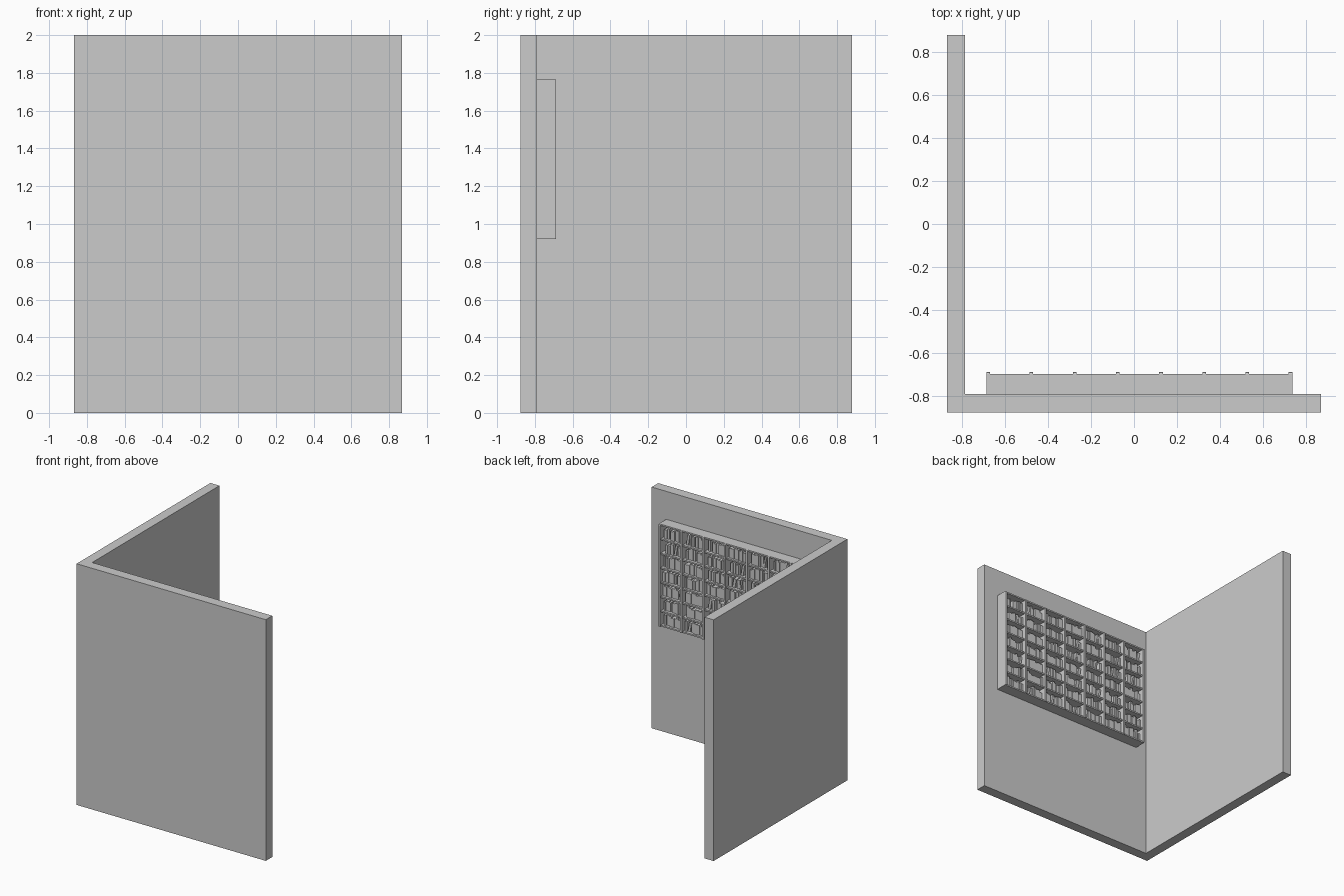
import bpy, bmesh, random
from math import radians
from mathutils import Matrix, Vector

if "Cube" in bpy.data.objects:
    bpy.data.objects.remove(bpy.data.objects["Cube"])

random.seed(4)


def add_box(bm, lo, hi, turn=None):
    """Box between two corners, with an optional extra transform."""
    lo, hi = Vector(lo), Vector(hi)
    m = Matrix.Translation((lo + hi) / 2) @ Matrix.Diagonal((*(hi - lo), 1))
    bmesh.ops.create_cube(bm, size=1, matrix=turn @ m if turn else m)


def finish(bm, name):
    bmesh.ops.recalc_face_normals(bm, faces=bm.faces[:])
    me = bpy.data.meshes.new(name)
    bm.to_mesh(me)
    bm.free()
    ob = bpy.data.objects.new(name, me)
    bpy.context.collection.objects.link(ob)
    return ob


# L-shaped room walls, extruded from the plan outline
bm = bmesh.new()
plan = [(-.868, -.875), (.868, -.875), (.868, -.79), (-.785, -.79),
        (-.785, .878), (-.868, .878)]
face = bm.faces.new([bm.verts.new((x, y, 0)) for x, y in plan])
ext = bmesh.ops.extrude_face_region(bm, geom=[face])
bmesh.ops.translate(bm, vec=(0, 0, 2),
                    verts=[v for v in ext["geom"] if isinstance(v, bmesh.types.BMVert)])
finish(bm, "walls")

# Bookcase layout
X0, X1, Z0, Z1 = -.685, .735, .92, 1.768
BACK, FRONT = -.79, -.687
COLS, ROWS, POST, SHELF = 7, 7, .017, .012
pitch = (X1 - X0 - POST) / COLS
rise = (Z1 - Z0 - SHELF) / ROWS

# Upright panels with a clipped upper front corner
bm = bmesh.new()
side = [(BACK, Z0), (FRONT, Z0), (FRONT, Z1 - .01), (FRONT - .003, Z1 - .003),
        (FRONT - .01, Z1), (BACK, Z1)]
for c in range(COLS + 1):
    x = X0 + c * pitch
    face = bm.faces.new([bm.verts.new((x, y, z)) for y, z in side])
    ext = bmesh.ops.extrude_face_region(bm, geom=[face])
    bmesh.ops.translate(bm, vec=(POST, 0, 0),
                        verts=[v for v in ext["geom"] if isinstance(v, bmesh.types.BMVert)])
finish(bm, "bookcase_uprights")

# Back panel
bm = bmesh.new()
add_box(bm, (X0 + .002, BACK, Z0 + .002), (X1 - .002, BACK + .008, Z1 - .002))
finish(bm, "bookcase_back")

# Shelves, including the top and bottom boards
bm = bmesh.new()
for c in range(COLS):
    x = X0 + c * pitch + POST
    for r in range(ROWS + 1):
        z = Z0 + r * rise
        add_box(bm, (x, BACK, z), (x + pitch - POST, -.695, z + SHELF))
finish(bm, "shelves")

# Rows of books, with the odd gap and leaning book
bm = bmesh.new()
for c in range(COLS):
    for r in range(ROWS):
        x = X0 + c * pitch + POST + .003
        end = X0 + (c + 1) * pitch - .003
        z = Z0 + r * rise + SHELF
        while True:
            w, h = random.uniform(.013, .026), random.uniform(.07, .095)
            lean = random.random() < .08
            room = w + (.018 if lean else 0)
            if x + room > end:
                break
            turn = None
            if lean:
                pivot = Matrix.Translation((x, 0, z))
                turn = pivot @ Matrix.Rotation(radians(-9), 4, 'Y') @ pivot.inverted()
                turn = Matrix.Translation((.015, 0, 0)) @ turn
            front = random.uniform(-.722, -.708)
            add_box(bm, (x, BACK + .012, z), (x + w, front, z + h), turn)
            x += room + .001
            if random.random() < .08:
                x += .014
finish(bm, "books")
